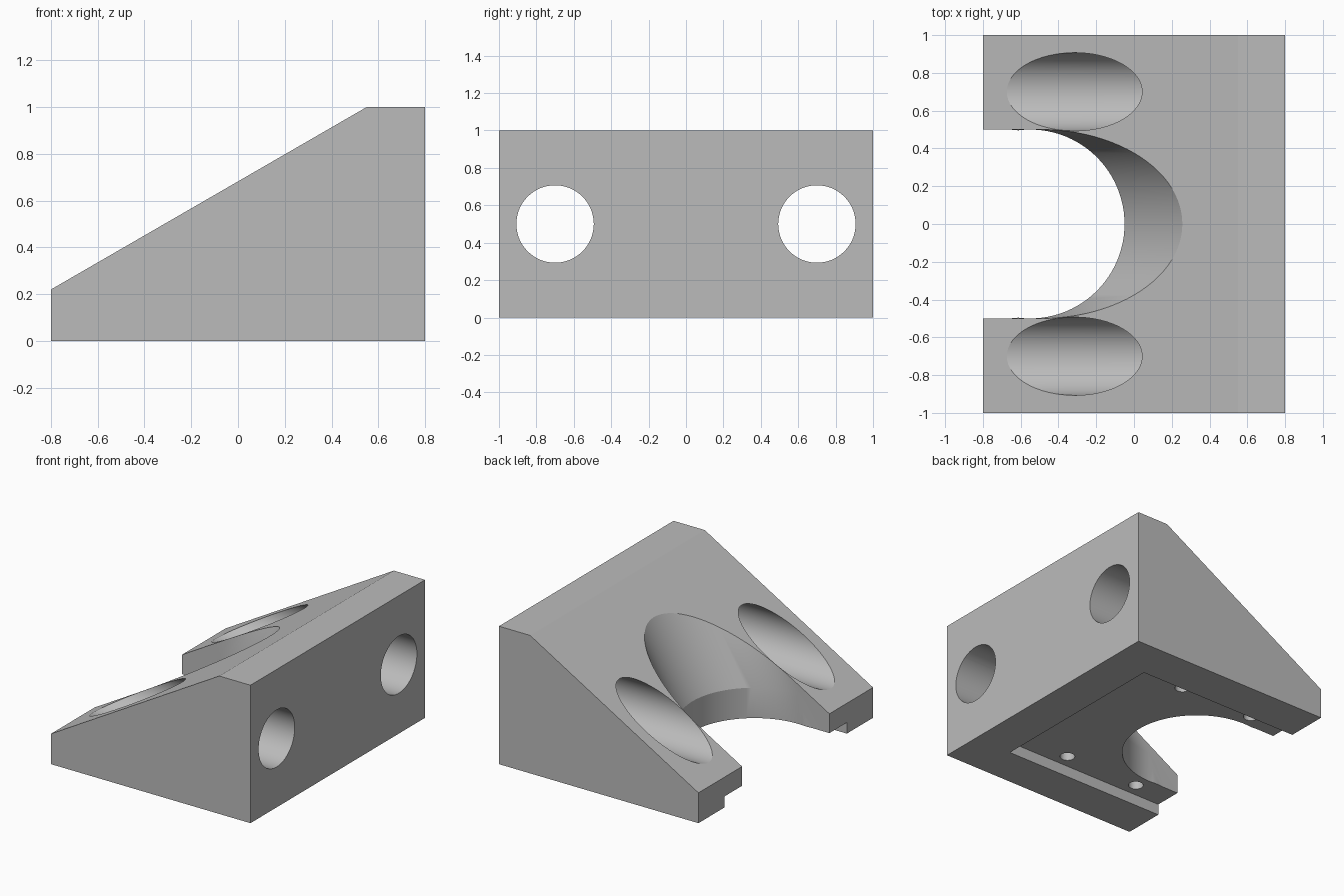
import bpy, bmesh
from math import cos, sin, pi, radians, tan
from mathutils import Vector

cube = bpy.data.objects.get("Cube")
if cube:
    bpy.data.objects.remove(cube, do_unlink=True)

grey = bpy.data.materials.new("plain grey")
grey.use_nodes = True
colour = (0.5, 0.5, 0.5, 1)
grey.diffuse_color = colour
grey.node_tree.nodes["Principled BSDF"].inputs["Base Color"].default_value = colour


def prism(name, points, sweep):
    """Extrude a flat outline along a vector into a closed solid."""
    bm = bmesh.new()
    face = bm.faces.new([bm.verts.new(p) for p in points])
    made = bmesh.ops.extrude_face_region(bm, geom=[face], use_keep_orig=True)
    verts = [g for g in made["geom"] if isinstance(g, bmesh.types.BMVert)]
    bmesh.ops.translate(bm, verts=verts, vec=Vector(sweep))
    bmesh.ops.recalc_face_normals(bm, faces=bm.faces)
    mesh = bpy.data.meshes.new(name)
    bm.to_mesh(mesh)
    bm.free()
    mesh.materials.append(grey)
    obj = bpy.data.objects.new(name, mesh)
    bpy.context.collection.objects.link(obj)
    return obj


def circle(r, n, span=2 * pi, start=0):
    return [(r * cos(start + span * i / n), r * sin(start + span * i / n)) for i in range(n)]


# Wedge body from its side profile
profile = [(-0.8, 0), (0.8, 0), (0.8, 1), (0.55, 1), (-0.8, 0.22)]
body = prism("wedge_bracket", [(x, -1, z) for x, z in profile], (0, 2, 0))

cutters = []

# Shallow recess underneath, open at the low end
recess = [(-1, -0.7), (0.5, -0.7), (0.5, 0.7), (-1, 0.7)]
cutters.append(prism("recess_cutter", [(x, y, -0.1) for x, y in recess], (0, 0, 0.18)))

# Upright round opening
cutters.append(prism("opening_cutter", [(x - 0.55, y, -0.2) for x, y in circle(0.5, 96)], (0, 0, 1.5)))

# Leaning slot, which meets the upright opening at height 0.3
lean = tan(radians(30))
base = -0.2
shift = -0.55 + lean * (base - 0.3)
arc = circle(0.5, 48, pi, -pi / 2) + [(0, 0.5), (-2, 0.5), (-2, -0.5)]
cutters.append(prism("slot_cutter", [(x + shift, y, base) for x, y in arc], (lean * 1.5, 0, 1.5)))

for side in (-1, 1):
    # Long horizontal bores
    ring = [(-1, 0.7 * side + y, 0.5 + z) for y, z in circle(0.207, 64)]
    cutters.append(prism("bore_cutter", ring, (2, 0, 0)))
    # Small blind holes in the recess
    for cx in (-0.52, 0.08):
        ring = [(cx + x, 0.6 * side + y, 0.04) for x, y in circle(0.05, 32)]
        cutters.append(prism("pin_hole_cutter", ring, (0, 0, 0.18)))

# Cut everything out of the body
bpy.ops.object.select_all(action="DESELECT")
bpy.context.view_layer.objects.active = body
body.select_set(True)
for cutter in cutters:
    cutter.hide_render = True
    mod = body.modifiers.new("cut", "BOOLEAN")
    mod.operation = "DIFFERENCE"
    mod.solver = "EXACT"
    mod.object = cutter
    bpy.ops.object.modifier_apply(modifier=mod.name)
    bpy.data.objects.remove(cutter, do_unlink=True)

bpy.ops.object.shade_smooth_by_angle(angle=radians(20))
